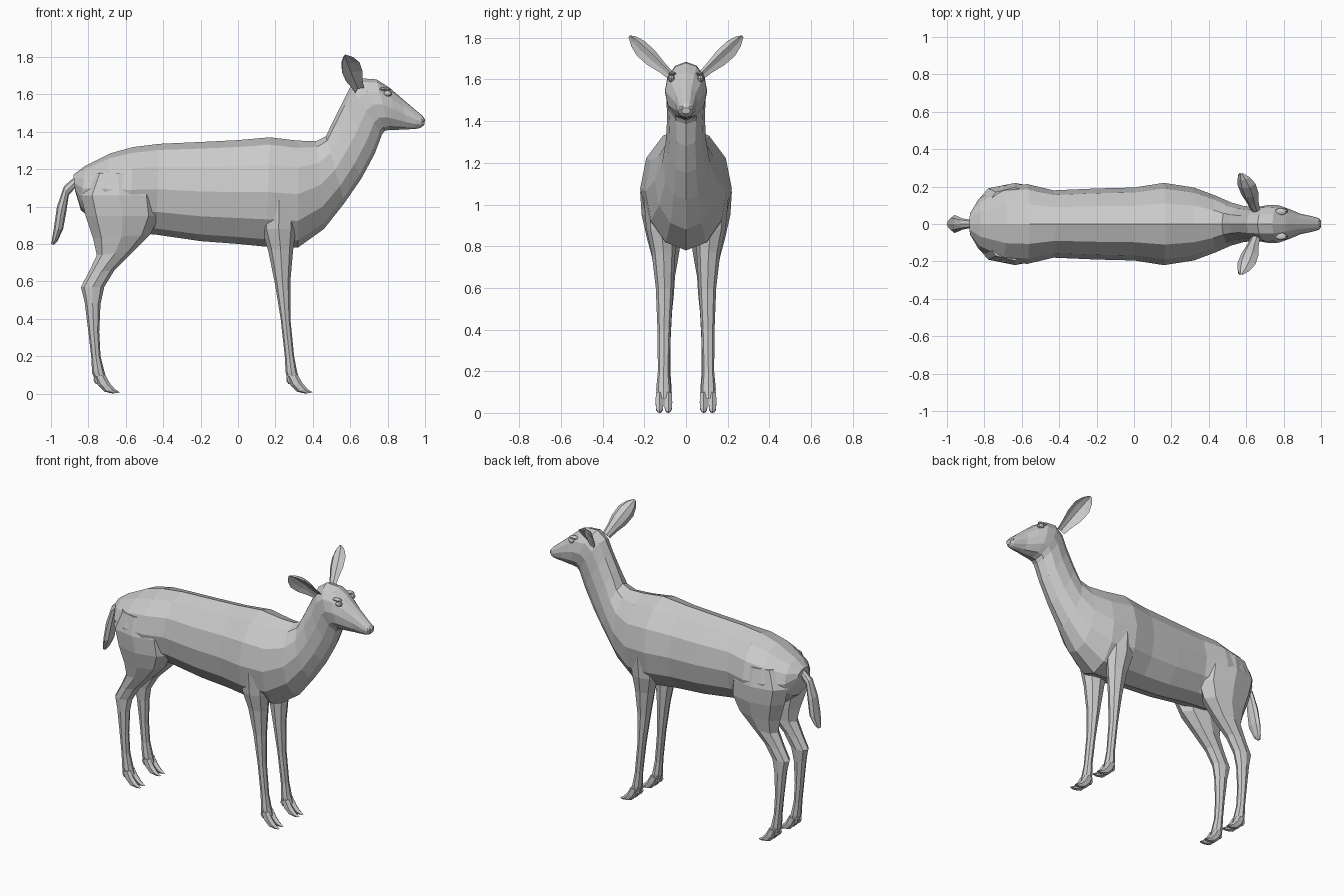
import bpy, bmesh
from math import sin, cos, pi
from mathutils import Vector


def loft(name, rings, mirror=False):
    """Skin a list of equal-length point rings, cap both ends, flat shaded."""
    bm = bmesh.new()
    rows = [[bm.verts.new(p) for p in r] for r in rings]
    n = len(rows[0])
    for a, b in zip(rows, rows[1:]):
        for i in range(n):
            bm.faces.new((a[i], a[(i + 1) % n], b[(i + 1) % n], b[i]))
    bm.faces.new(rows[0][::-1])
    bm.faces.new(rows[-1])
    bmesh.ops.recalc_face_normals(bm, faces=bm.faces)
    me = bpy.data.meshes.new(name)
    bm.to_mesh(me)
    bm.free()
    ob = bpy.data.objects.new(name, me)
    bpy.context.collection.objects.link(ob)
    if mirror:
        mod = ob.modifiers.new("Mirror", 'MIRROR')
        mod.use_axis = (False, True, False)
        mod.use_clip = False
        mod.use_mirror_merge = False
    return ob


def oval(xa, za, xb, zb, y, w, n):
    """Oval ring spanning two points of the side view, half width w."""
    out = []
    for i in range(n):
        t = 2 * pi * i / n
        k = cos(t) / 2
        out.append(Vector(((xa + xb) / 2 + k * (xa - xb), y + w * sin(t),
                           (za + zb) / 2 + k * (za - zb))))
    return out


# Torso, neck and head: upper x,z / lower x,z / half width
body = [
    (-.88, 1.17, -.87, 1.08, .06), (-.82, 1.215, -.84, .98, .135),
    (-.68, 1.285, -.74, .90, .205), (-.56, 1.318, -.58, .86, .213),
    (-.42, 1.335, -.44, .85, .18), (-.20, 1.345, -.20, .815, .19),
    (0, 1.355, 0, .80, .195), (.17, 1.37, .15, .785, .22),
    (.32, 1.352, .32, .78, .195), (.42, 1.35, .46, .88, .15),
    (.47, 1.375, .57, 1.02, .115), (.51, 1.46, .66, 1.15, .097),
    (.56, 1.56, .73, 1.28, .09), (.60, 1.64, .77, 1.385, .095),
    (.66, 1.685, .785, 1.405, .102), (.74, 1.68, .81, 1.41, .10),
    (.81, 1.635, .85, 1.41, .08), (.88, 1.575, .90, 1.412, .055),
    (.95, 1.515, .95, 1.415, .042), (.985, 1.487, .975, 1.42, .034),
    (1.0, 1.465, .995, 1.435, .02)]
loft("body", [oval(a, b, c, d, 0, w, 12) for a, b, c, d, w in body])

# Tail: outer x,z / inner x,z / half width
tail = [(-.86, 1.17, -.87, 1.10, .02), (-.93, 1.11, -.905, 1.06, .03),
        (-.968, 1.0, -.92, .96, .042), (-.985, .88, -.935, .88, .048),
        (-.995, .82, -.965, .815, .03), (-1.0, .80, -.985, .795, .012)]
loft("tail", [oval(a, b, c, d, 0, w, 8) for a, b, c, d, w in tail])

# Legs: front x,z / back x,z / y centre / half width
hind = [
    (-.50, 1.18, -.78, 1.18, .11, .085), (-.43, 1.06, -.84, 1.06, .12, .10),
    (-.42, .95, -.815, .95, .115, .098), (-.47, .85, -.775, .83, .105, .083),
    (-.56, .76, -.755, .74, .10, .064), (-.66, .66, -.80, .645, .10, .047),
    (-.715, .57, -.84, .57, .10, .042), (-.735, .48, -.82, .49, .103, .036),
    (-.742, .33, -.80, .33, .105, .03), (-.735, .20, -.785, .20, .105, .03),
    (-.715, .12, -.78, .11, .105, .036), (-.70, .07, -.765, .075, .105, .034)]
fore = [
    (.32, 1.05, .12, 1.05, .12, .085), (.31, .88, .125, .88, .118, .072),
    (.295, .77, .16, .77, .108, .057), (.28, .60, .195, .60, .103, .042),
    (.28, .40, .228, .40, .105, .032), (.30, .20, .25, .20, .107, .028),
    (.315, .12, .255, .11, .107, .036), (.33, .07, .265, .075, .107, .034)]
loft("hind_legs", [oval(*r, 8) for r in hind], True)
loft("front_legs", [oval(*r, 8) for r in fore], True)

# Cloven hooves: two toes per foot, plus a small dew claw behind each
toe = [(.06, .10, 0, .09, .02), (.085, .055, .02, .045, .022),
       (.112, .024, .055, .010, .019), (.14, .006, .10, 0, .009)]
claw = [(.03, .10, .0, .10, .01), (.025, .07, -.002, .07, .011),
        (.025, .05, .01, .05, .005)]
for label, x0 in (("hind", -.77), ("front", .26)):
    for side, y in (("inner", .085), ("outer", .127)):
        loft(f"{label}_{side}_toe",
             [oval(a + x0, b, c + x0, d, y, w, 6) for a, b, c, d, w in toe], True)
        loft(f"{label}_{side}_dew_claw",
             [oval(a + x0, b, c + x0, d, y, w, 6) for a, b, c, d, w in claw], True)

# Ears: cupped leaves, hollow side facing outward and forward
start, tip = Vector((.645, .075, 1.625)), Vector((.572, .272, 1.808))
axis = (tip - start).normalized()
facing = Vector((.5, .6, -.6))
facing = (facing - axis * facing.dot(axis)).normalized()
across = axis.cross(facing)
cup = [(-1, .35), (-.7, -.3), (0, -.6), (.7, -.3), (1, .35), (.55, -.05), (0, -.3), (-.55, -.05)]
rings = []
for t, w in ((0, .028), (.2, .036), (.45, .053), (.7, .055), (.88, .036), (1, .008)):
    c = start.lerp(tip, t)
    rings.append([c + across * (u * w) + facing * (v * w) for u, v in cup])
loft("ears", rings, True)


def bead(name, loc, size):
    """Small low-poly ball mirrored to both sides of the head."""
    rows = []
    for k in (-.95, -.6, 0, .6, .95):
        r = (1 - k * k) ** .5
        rows.append([Vector((loc[0] + size[0] * r * cos(i * pi / 4),
                             loc[1] + size[1] * k,
                             loc[2] + size[2] * r * sin(i * pi / 4)))
                     for i in range(8)])
    return loft(name, rows, True)


# Eyes, brows and nostrils
bead("eyes", (.80, .07, 1.605), (.024, .016, .018))
bead("brows", (.785, .066, 1.628), (.034, .018, .010))
bead("nostrils", (.985, .018, 1.462), (.012, .014, .014))
